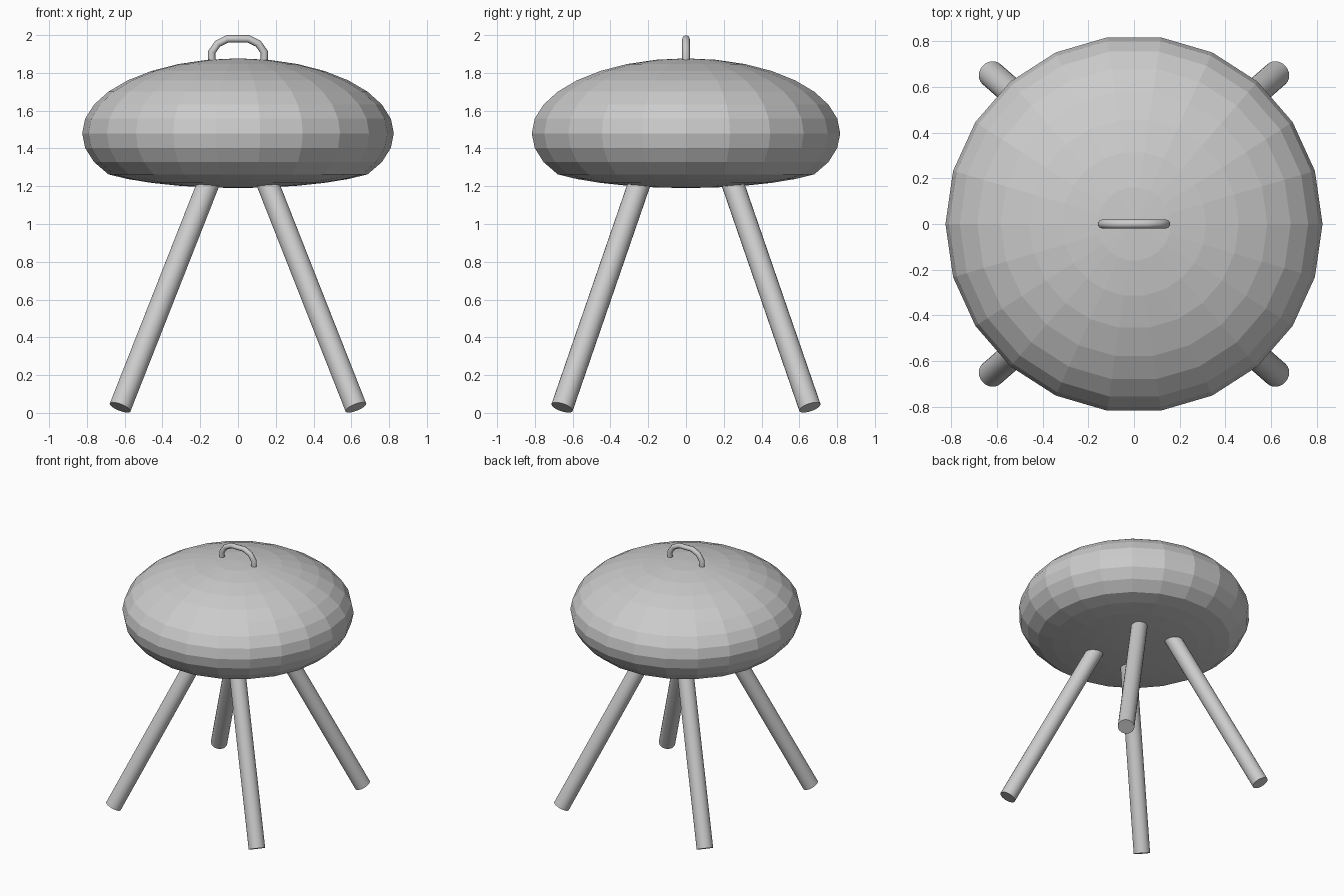
import bpy
import math
from mathutils import Vector

if "Cube" in bpy.data.objects:
    bpy.data.objects.remove(bpy.data.objects["Cube"])


def cylinder_between(name, start, end, radius, sides=24):
    a, b = Vector(start), Vector(end)
    d = b - a
    bpy.ops.mesh.primitive_cylinder_add(vertices=sides, radius=radius, depth=d.length,
                                        location=(a + b) / 2)
    ob = bpy.context.object
    ob.name = name
    ob.rotation_mode = 'QUATERNION'
    ob.rotation_quaternion = d.to_track_quat('Z', 'Y')
    bpy.ops.object.shade_smooth_by_angle(angle=math.radians(35))
    return ob


# Body: flattened low-poly sphere with a shallower underside
RADIUS, HALF_HEIGHT, CENTRE_Z = 0.825, 0.397, 1.48
bpy.ops.mesh.primitive_uv_sphere_add(segments=22, ring_count=16, radius=1,
                                     location=(0, 0, CENTRE_Z),
                                     rotation=(0, 0, math.pi / 2))
body = bpy.context.object
body.name = "body"
LIMIT = -0.215  # below this the underside is squashed
for v in body.data.vertices:
    v.co.x *= RADIUS
    v.co.y *= RADIUS
    v.co.z *= HALF_HEIGHT
    if v.co.z < LIMIT:
        v.co.z = LIMIT + (v.co.z - LIMIT) * 0.41

# Legs: four splayed rods that run slightly into the body
FOOT, SLOPE_X, SLOPE_Y, TOP_Z = (0.624, 0.656, 0.029), 0.394, 0.345, 1.23
rise = TOP_Z - FOOT[2]
for sy, depth_name in ((-1, "front"), (1, "back")):
    for sx, side_name in ((-1, "left"), (1, "right")):
        foot = (sx * FOOT[0], sy * FOOT[1], FOOT[2])
        top = (sx * (FOOT[0] - SLOPE_X * rise), sy * (FOOT[1] - SLOPE_Y * rise), TOP_Z)
        cylinder_between(f"{depth_name}_{side_name}_leg", foot, top, 0.059)

# Handle: bent tube on top
half = [(0.139, 1.855), (0.139, 1.91), (0.107, 1.955), (0.056, 1.98)]
path = half + [(-x, z) for x, z in reversed(half)]
curve = bpy.data.curves.new("handle", 'CURVE')
curve.dimensions = '3D'
curve.bevel_depth = 0.02
curve.bevel_resolution = 2
curve.use_fill_caps = True
spline = curve.splines.new('POLY')
spline.points.add(len(path) - 1)
for p, (x, z) in zip(spline.points, path):
    p.co = (x, 0, z, 1)
handle = bpy.data.objects.new("handle", curve)
bpy.context.collection.objects.link(handle)
